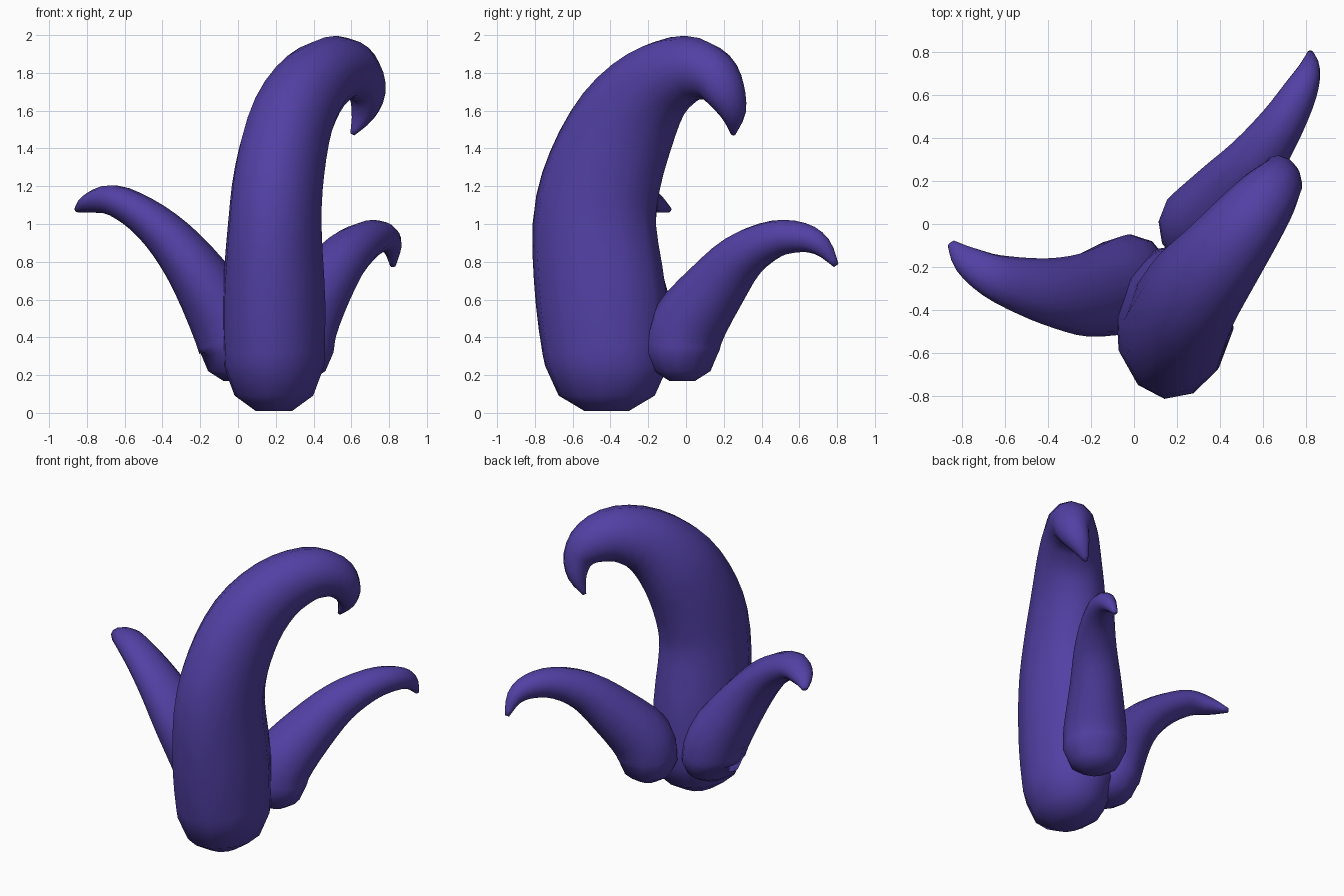
import bpy, bmesh, math
from mathutils import Vector

cube = bpy.data.objects.get("Cube")
if cube:
    bpy.data.objects.remove(cube, do_unlink=True)

SIDES = 12
STEPS = 3

skin = bpy.data.materials.new("deep purple")
skin.use_nodes = True
colour = (0.085, 0.052, 0.375, 1)
skin.diffuse_color = colour
skin.node_tree.nodes["Principled BSDF"].inputs["Base Color"].default_value = colour


def smooth_path(rows):
    """Catmull-Rom through rows of x, y, z, in-plane radius, across radius."""
    pts = [Vector(r) for r in rows]
    out = []
    for i in range(len(pts) - 1):
        b, c = pts[i], pts[i + 1]
        a = pts[i - 1] if i else b
        d = pts[min(i + 2, len(pts) - 1)]
        for k in range(STEPS):
            t = k / STEPS
            out.append(0.5 * (2 * b + (c - a) * t + (2 * a - 5 * b + 4 * c - d) * t ** 2
                              + (3 * b - a - 3 * c + d) * t ** 3))
    return out + [pts[-1]]


def tentacle(name, rows, lean, depth):
    path = smooth_path(rows)
    centres = [Vector(p[:3]) for p in path]
    normal = Vector(lean)
    bm = bmesh.new()
    rings = []

    def add_ring(centre, u, v):
        ring = []
        for k in range(SIDES):
            a = math.tau * k / SIDES
            ring.append(bm.verts.new(centre + u * math.cos(a) + v * math.sin(a)))
        rings.append(ring)

    last = len(path) - 1
    for i, p in enumerate(path):
        # Carry the cross-section frame along the bend
        tangent = (centres[min(i + 1, last)] - centres[max(i - 1, 0)]).normalized()
        if i == 0:
            tangent = Vector((0, 0, 1))
        normal = (normal - tangent * normal.dot(tangent)).normalized()
        u, v = normal * p[3], tangent.cross(normal) * p[4]
        if i == 0:
            # Blunt rounded foot
            for scale, drop in ((0.36, 1.0), (0.78, 0.66)):
                add_ring(centres[0] - Vector((0, 0, depth * drop)), u * scale, v * scale)
        add_ring(centres[i], u, v)

    for low, high in zip(rings, rings[1:]):
        for k in range(SIDES):
            n = (k + 1) % SIDES
            bm.faces.new((low[k], low[n], high[n], high[k]))
    bm.faces.new(rings[0][::-1])
    bm.faces.new(rings[-1])
    bmesh.ops.recalc_face_normals(bm, faces=bm.faces)
    for f in bm.faces:
        f.smooth = True
    mesh = bpy.data.meshes.new(name)
    bm.to_mesh(mesh)
    bm.free()
    mesh.materials.append(skin)
    obj = bpy.data.objects.new(name, mesh)
    bpy.context.collection.objects.link(obj)


# Tall hooked tentacle
tentacle("large_tentacle", [
    (.19, -.42, .25, .33, .27),
    (.19, -.45, .6, .35, .275),
    (.195, -.485, 1, .33, .25),
    (.22, -.43, 1.28, .31, .24),
    (.285, -.31, 1.55, .275, .225),
    (.4, -.16, 1.74, .22, .2),
    (.53, .01, 1.82, .18, .17),
    (.63, .14, 1.785, .145, .14),
    (.68, .21, 1.69, .1, .11),
    (.66, .25, 1.58, .06, .07),
    (.605, .25, 1.475, .012, .012)], (.15, 1, 0), .24)

# Short tentacle reaching to the right
tentacle("right_tentacle", [
    (-.01, -.28, .32, .19, .23),
    (-.05, -.285, .46, .195, .23),
    (-.21, -.325, .73, .155, .2),
    (-.36, -.32, .92, .125, .165),
    (-.51, -.29, 1.05, .1, .135),
    (-.66, -.24, 1.125, .082, .105),
    (-.78, -.165, 1.11, .052, .07),
    (-.85, -.09, 1.075, .015, .02)], (-1, 0, 0), .15)

# Short tentacle reaching back to the left
tentacle("back_left_tentacle", [
    (.31, -.02, .32, .19, .2),
    (.33, .01, .46, .2, .2),
    (.45, .16, .67, .165, .165),
    (.57, .3, .83, .13, .135),
    (.69, .47, .92, .1, .105),
    (.775, .62, .928, .078, .08),
    (.815, .72, .88, .055, .052),
    (.82, .795, .78, .015, .015)], (.6, .8, 0), .15)
